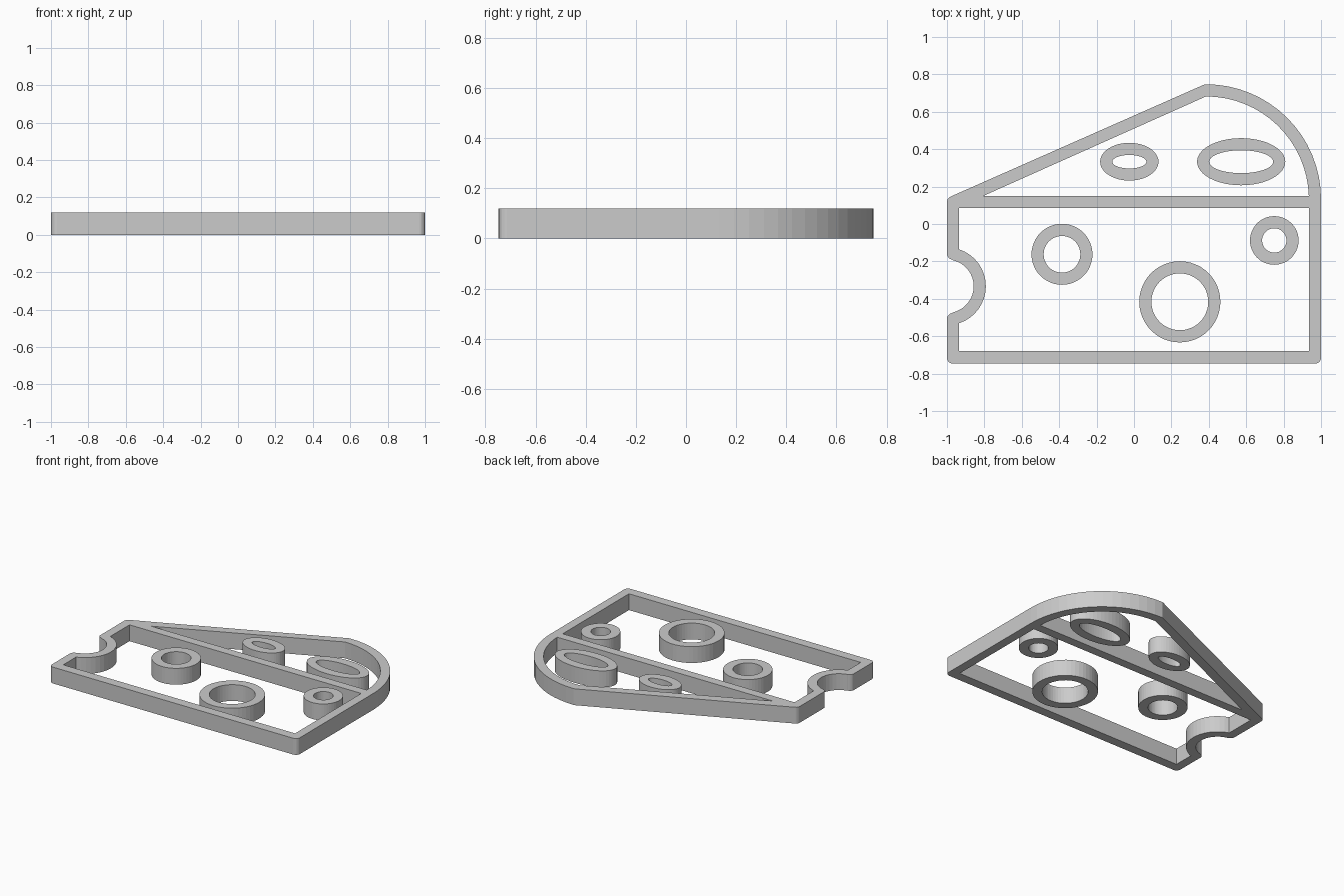
import bpy, bmesh
from math import cos, sin, radians

if "Cube" in bpy.data.objects:
    bpy.data.objects.remove(bpy.data.objects["Cube"])

H = 0.119   # thickness of the flat piece
W = 0.065   # width of every strip


def arc(cx, cy, rx, ry, a0, a1, n):
    """n segments along an elliptical arc, both ends included."""
    return [(cx + rx * cos(radians(a0 + (a1 - a0) * i / n)),
             cy + ry * sin(radians(a0 + (a1 - a0) * i / n))) for i in range(n + 1)]


def plate(name, loops):
    """Extrude closed 2D loops (outer edge followed by holes) to a flat solid."""
    cu = bpy.data.curves.new(name + "_profile", 'CURVE')
    cu.dimensions = '2D'
    cu.fill_mode = 'BOTH'
    cu.extrude = H / 2
    for pts in loops:
        sp = cu.splines.new('POLY')
        sp.points.add(len(pts) - 1)
        for p, (x, y) in zip(sp.points, pts):
            p.co = (x, y, 0, 1)
        sp.use_cyclic_u = True
    tmp = bpy.data.objects.new(name + "_profile", cu)
    bpy.context.collection.objects.link(tmp)
    bpy.context.view_layer.update()
    me = bpy.data.meshes.new_from_object(tmp)
    bpy.data.objects.remove(tmp)
    bpy.data.curves.remove(cu)
    bm = bmesh.new()
    bm.from_mesh(me)
    bmesh.ops.remove_doubles(bm, verts=bm.verts, dist=1e-5)
    bmesh.ops.translate(bm, verts=bm.verts, vec=(0, 0, H / 2))
    bmesh.ops.recalc_face_normals(bm, faces=bm.faces)
    for f in bm.faces:
        f.smooth = False
    bm.to_mesh(me)
    bm.free()
    me.name = name
    ob = bpy.data.objects.new(name, me)
    bpy.context.collection.objects.link(ob)
    return ob


# Wedge frame: outer edge with rounded corners, curved rind and bite on the left
r = W / 2
T = 0.747
outer = arc(-1 + r, -T + r, r, r, 180, 270, 5)
outer += arc(1 - r, -T + r, r, r, 270, 360, 5)
outer += arc(0.385, 0.132, 0.615, T - 0.132, 0, 90, 16)
outer += [(0.372, 0.744)]
outer += arc(-1 + r, 0.117, r, r, 114, 180, 4)
outer += arc(-1 + r, -0.158, r, r, 180, 262, 5)
outer += arc(-1, -0.333, 0.143, 0.143, 77, -77, 16)
outer += arc(-1 + r, -0.508, r, r, 98, 180, 5)

# Lower opening (side face) follows the bite at constant width
lower = [(-1 + W, -T + W + 0.004), (1 - W, -T + W + 0.004), (1 - W, 0.085), (-1 + W, 0.085)]
lower += arc(-1, -0.333, 0.208, 0.208, 71.8, -71.8, 16)

# Upper opening (top face)
upper = [(-0.806, 0.15)] + arc(0.385, 0.132, 0.55, 0.55, 1.9, 90, 16)
plate("wedge_frame", [outer, lower, upper])

# Rings for the holes: centre and outer radii
rings = {
    "side_hole_left": (-0.385, -0.162, 0.163, 0.163),
    "side_hole_middle": (0.245, -0.416, 0.217, 0.217),
    "side_hole_right": (0.75, -0.088, 0.13, 0.13),
    "top_hole_small": (-0.025, 0.333, 0.156, 0.101),
    "top_hole_large": (0.573, 0.333, 0.236, 0.126),
}
for name, (x, y, rx, ry) in rings.items():
    plate(name, [arc(x, y, rx, ry, 0, 360, 48)[:-1],
                 arc(x, y, rx - W, ry - W, 0, 360, 48)[:-1]])
